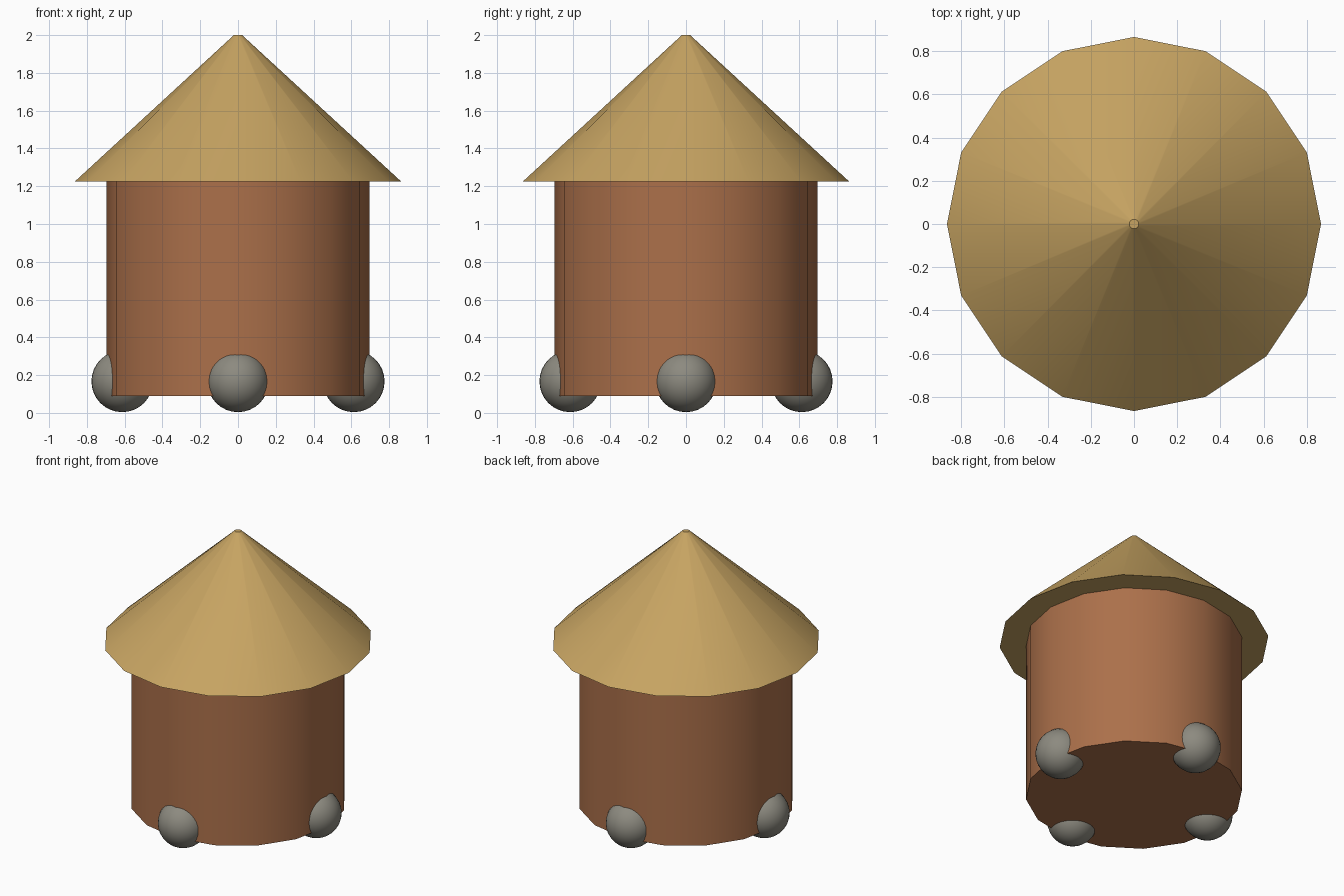
import bpy
from math import cos, sin, pi, radians

cube = bpy.data.objects.get("Cube")
if cube:
    bpy.data.objects.remove(cube, do_unlink=True)


def material(name, color):
    mat = bpy.data.materials.new(name)
    mat.use_nodes = True
    rgba = (*color, 1.0)
    mat.diffuse_color = rgba
    mat.node_tree.nodes["Principled BSDF"].inputs["Base Color"].default_value = rgba
    return mat


def finish(name, mat):
    obj = bpy.context.object
    obj.name = name
    obj.data.materials.append(mat)
    bpy.ops.object.shade_smooth_by_angle(angle=radians(30))
    return obj


def frustum(name, mat, r_bottom, r_top, z_bottom, z_top, sides=16):
    bpy.ops.mesh.primitive_cone_add(
        vertices=sides, radius1=r_bottom, radius2=r_top,
        depth=z_top - z_bottom, location=(0, 0, (z_bottom + z_top) / 2))
    return finish(name, mat)


clay = material("brown clay", (0.41, 0.162, 0.069))
thatch = material("straw thatch", (0.57, 0.37, 0.122))
stone = material("grey stone", (0.265, 0.255, 0.215))

# Round hut wall and its conical thatched roof
frustum("hut_wall", clay, 0.695, 0.695, 0.09, 1.224)
frustum("thatched_roof", thatch, 0.865, 0.022, 1.224, 2.0)

# Four foundation stones around the base
for i, side in enumerate(("left", "back", "right", "front")):
    angle = i * pi / 2
    bpy.ops.mesh.primitive_uv_sphere_add(
        segments=32, ring_count=16, radius=0.163,
        location=(0.613 * cos(angle), 0.613 * sin(angle), 0.167))
    finish(f"foundation_stone_{side}", stone)
